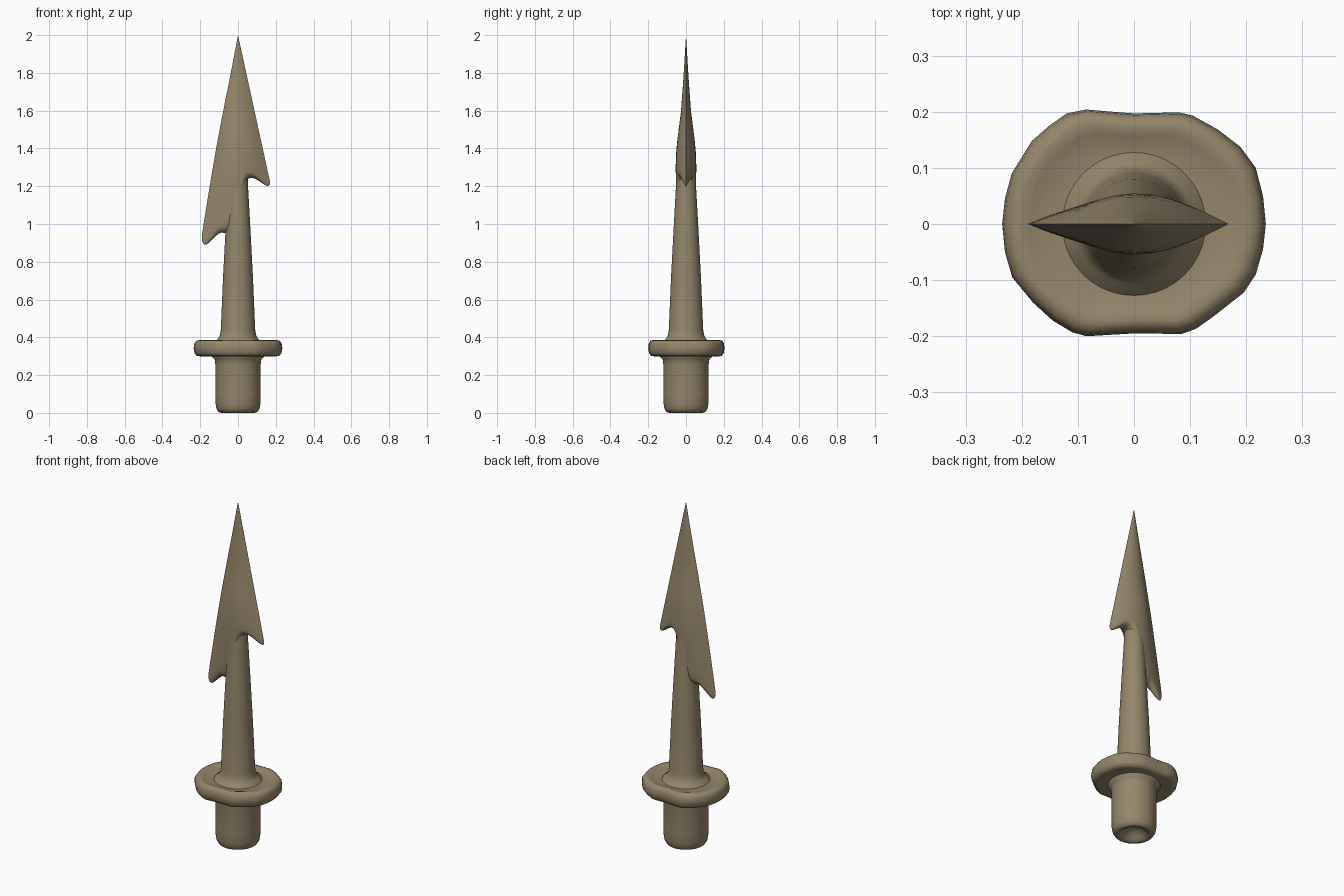
import bpy, math

if "Cube" in bpy.data.objects:
    bpy.data.objects.remove(bpy.data.objects["Cube"])

mat = bpy.data.materials.new("weathered bronze")
mat.diffuse_color = (0.30, 0.24, 0.145, 1)
mat.use_nodes = True
mat.node_tree.nodes["Principled BSDF"].inputs["Base Color"].default_value = mat.diffuse_color


def make(name, verts, faces, angle=40):
    me = bpy.data.meshes.new(name)
    me.from_pydata(verts, [], faces)
    me.validate()
    me.materials.append(mat)
    ob = bpy.data.objects.new(name, me)
    bpy.context.collection.objects.link(ob)
    bpy.ops.object.select_all(action='DESELECT')
    ob.select_set(True)
    bpy.context.view_layer.objects.active = ob
    bpy.ops.object.mode_set(mode='EDIT')
    bpy.ops.mesh.select_all(action='SELECT')
    bpy.ops.mesh.remove_doubles(threshold=0.0002)
    bpy.ops.mesh.normals_make_consistent(inside=False)
    bpy.ops.object.mode_set(mode='OBJECT')
    bpy.ops.object.shade_smooth_by_angle(angle=math.radians(angle))
    return ob


def loft(name, rings):
    n = len(rings[0])
    faces = [(k*n + i, k*n + (i+1) % n, (k+1)*n + (i+1) % n, (k+1)*n + i)
             for k in range(len(rings)-1) for i in range(n)]
    return make(name, [p for r in rings for p in r], faces, 60)


def lathe(name, profile, n=40):
    return loft(name, [[(r*math.cos(2*math.pi*i/n), r*math.sin(2*math.pi*i/n), z)
                        for i in range(n)] for r, z in profile])


def lerp(table, v):
    for (a, p), (b, q) in zip(table, table[1:]):
        if a <= v <= b:
            return p + (q-p)*(v-a)/(b-a)
    return table[0][1] if v < table[0][0] else table[-1][1]


# Tang with hollowed underside
lathe("tang", [(0, .05), (.035, .043), (.06, .022), (.075, .006), (.088, 0), (.104, .006),
               (.114, .022), (.119, .05), (.12, .1), (.12, .26), (.124, .285), (.14, .3),
               (.14, .33), (0, .33)])

# Tapered shaft, fading inside the blade
lathe("shaft", [(0, .34), (.135, .36), (.125, .378), (.107, .39), (.096, .41), (.091, .44),
                (.08, .7), (.067, .95), (.052, 1.22), (.05, 1.34), (.036, 1.45), (0, 1.55)])

# Hand-formed collar with a flattened, uneven rim
rim = [(.235, 0), (.23, .05), (.217, .1), (.19, .137), (.15, .168), (.105, .193), (.08, .199),
       (0, .197), (-.05, .201), (-.085, .204), (-.12, .197), (-.15, .176), (-.182, .148),
       (-.218, .09), (-.23, .045), (-.235, 0), (-.23, -.05), (-.217, -.095), (-.18, -.14),
       (-.145, -.172), (-.11, -.193), (-.085, -.2), (0, -.195), (.085, -.196), (.11, -.187),
       (.14, -.166), (.195, -.123), (.217, -.09), (.23, -.045)]
section = [(0, .31), (.6, .303), (.84, .299), (.93, .302), (.98, .317), (1, .342), (.985, .367),
           (.94, .382), (.87, .386), (.79, .381), (.7, .374), (.55, .373), (0, .373)]
loft("collar", [[(x*s, y*s, z) for x, y in rim] for s, z in section])

# Two-barbed blade: rows fan from the tip to the notched lower edge
lower = [(-.182, .995), (-.191, .94), (-.19, .908), (-.182, .893), (-.17, .89), (-.155, .9),
         (-.13, .925), (-.105, .947), (-.088, .955), (-.07, .952), (-.045, .96), (0, 1.1),
         (.035, 1.215), (.05, 1.238), (.065, 1.244), (.085, 1.242), (.105, 1.232),
         (.125, 1.218), (.145, 1.205), (.16, 1.2), (.168, 1.208), (.17, 1.222), (.162, 1.265)]
depth = [(.88, .04), (1.1, .05), (1.3, .055), (1.4, .051), (1.5, .039), (1.6, .026),
         (1.8, .012), (2, 0)]
left = [(.9, .192), (1.0, .182), (1.2, .15), (1.4, .116), (1.6, .078), (1.8, .038), (2, 0)]
right = [(1.2, .172), (1.4, .129), (1.6, .084), (1.8, .040), (2, 0)]
steps = [i/22 for i in range(22)] + [.97, .98, .988, .994, .998, 1]
verts, faces = [], []
m = len(lower)
for side in (1, -1):
    for t in steps:
        for i, (bx, bz) in enumerate(lower):
            z = 2 + (bz-2)*t
            w = lerp(left if bx < 0 else right, z)
            x = bx*t
            if i in (0, m-1):
                x = math.copysign(w, bx)
            f = max(0, 1-(abs(x)/max(w, 1e-4))**2)
            # round the thickness off toward the lower edge
            u = max(0, (t-.955)/.045)
            y = lerp(depth, z)*f*math.sqrt(max(0, 1-u*u))
            verts.append((x, side*y, z))
rows = len(steps)
for s in range(2):
    for k in range(rows-1):
        for i in range(m-1):
            a = s*rows*m + k*m + i
            faces.append((a, a+1, a+m+1, a+m))
make("barbed_blade", verts, faces, 50)
